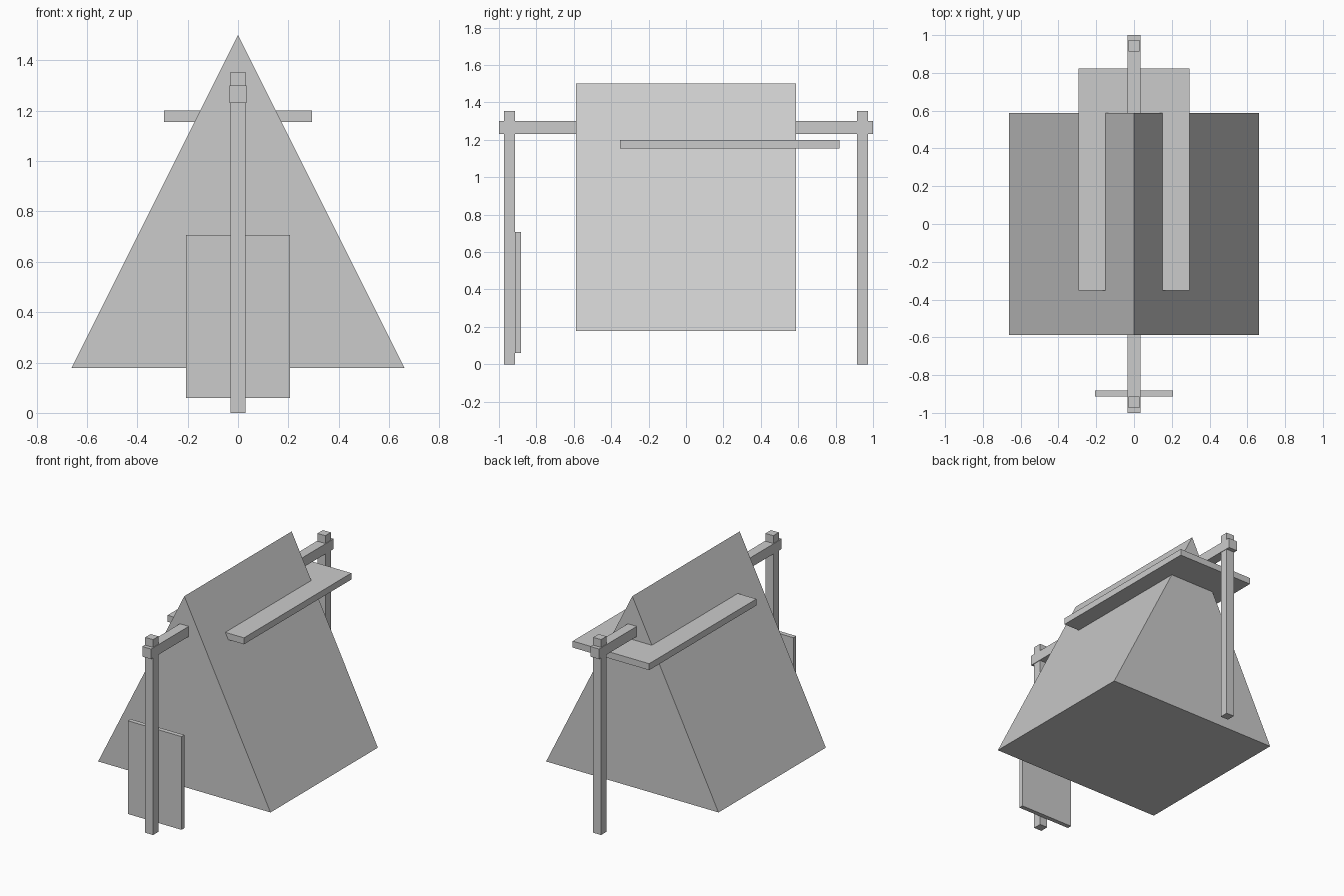
import bpy
import bmesh

if "Cube" in bpy.data.objects:
    bpy.data.objects.remove(bpy.data.objects["Cube"])


def box(name, x, y, z):
    """Box from (min, max) extents on each axis."""
    bm = bmesh.new()
    bmesh.ops.create_cube(bm, size=1)
    for v in bm.verts:
        v.co = [r[0] if c < 0 else r[1] for c, r in zip(v.co, (x, y, z))]
    return finish(name, bm)


def prism(name, profile, y0, y1):
    """Extrude an (x, z) profile along y."""
    bm = bmesh.new()
    face = bm.faces.new([bm.verts.new((x, y0, z)) for x, z in profile])
    ext = bmesh.ops.extrude_face_region(bm, geom=[face], use_keep_orig=True)
    verts = [g for g in ext["geom"] if isinstance(g, bmesh.types.BMVert)]
    bmesh.ops.translate(bm, verts=verts, vec=(0, y1 - y0, 0))
    bmesh.ops.recalc_face_normals(bm, faces=bm.faces)
    return finish(name, bm)


def finish(name, bm):
    mesh = bpy.data.meshes.new(name)
    bm.to_mesh(mesh)
    bm.free()
    obj = bpy.data.objects.new(name, mesh)
    bpy.context.collection.objects.link(obj)
    return obj


# Triangular body
prism("tent_body", [(-0.661, 0.178), (0.661, 0.178), (0, 1.5)], -0.588, 0.588)

# Ridge beam running through the body
box("ridge_beam", (-0.034, 0.034), (-1, 1), (1.23, 1.3))

# Upright post at each end
for name, y in (("front_post", -0.943), ("back_post", 0.943)):
    box(name, (-0.03, 0.03), (y - 0.03, y + 0.03), (0, 1.354))

# Flat shelf through the upper body, overhanging at the back
box("upper_shelf", (-0.293, 0.293), (-0.353, 0.822), (1.155, 1.2))

# Thin panel behind the front post
box("front_panel", (-0.206, 0.206), (-0.913, -0.882), (0.06, 0.706))
